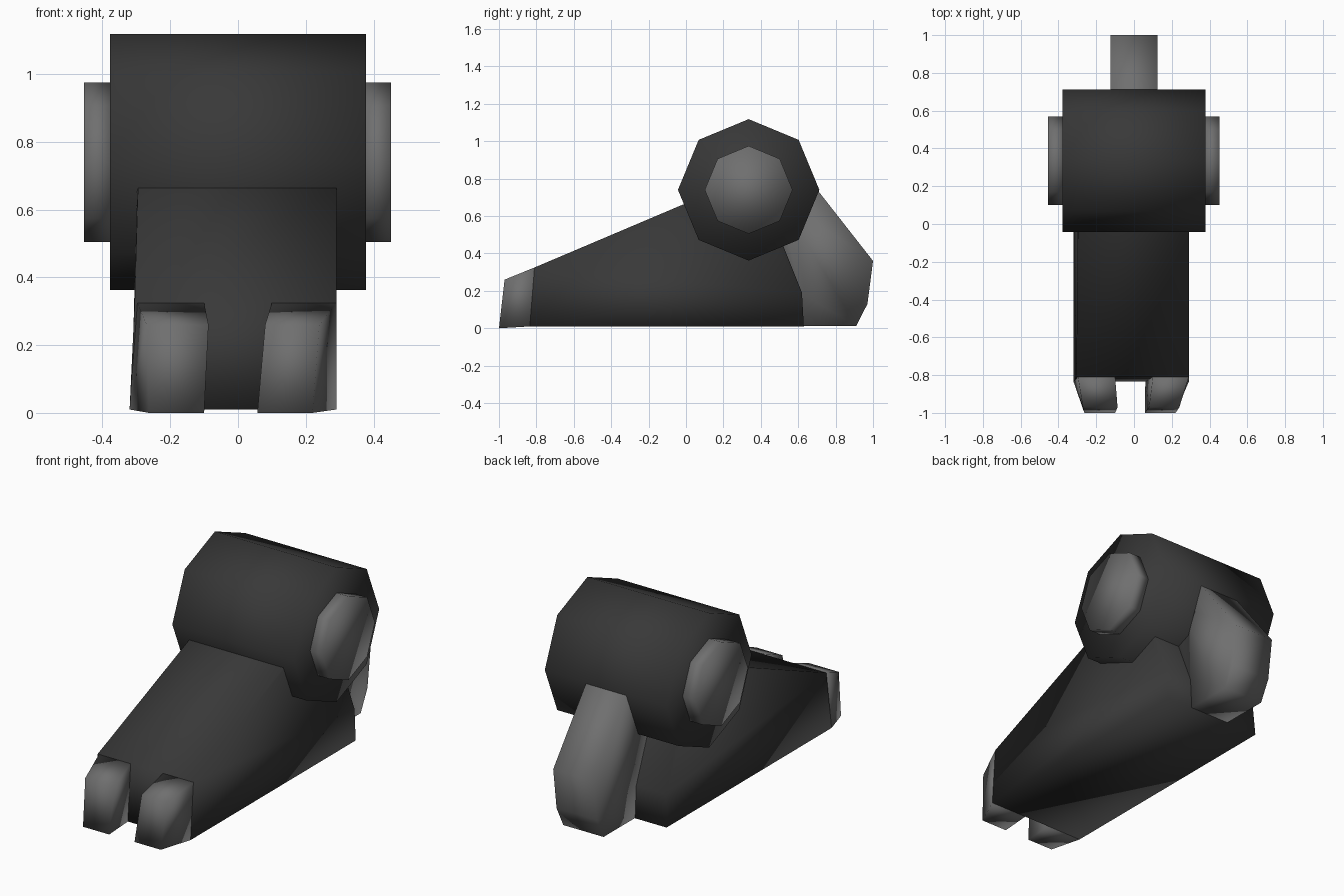
import bpy, bmesh
from math import sin, cos, tau

if "Cube" in bpy.data.objects:
    bpy.data.objects.remove(bpy.data.objects["Cube"])


def material(name, value):
    m = bpy.data.materials.new(name)
    m.diffuse_color = (value, value, value, 1)
    m.use_nodes = True
    m.node_tree.nodes["Principled BSDF"].inputs["Base Color"].default_value = m.diffuse_color
    return m


dark = material("dark_metal", 0.04)
grey = material("grey_metal", 0.16)


def side_prism(name, profile, mat):
    """Closed side profile of (y, z, left x, right x), spanned across x."""
    bm = bmesh.new()
    left = [bm.verts.new((l, y, z)) for y, z, l, r in profile]
    right = [bm.verts.new((r, y, z)) for y, z, l, r in profile]
    bm.faces.new(left)
    bm.faces.new(right[::-1])
    n = len(profile)
    for i in range(n):
        j = (i + 1) % n
        bm.faces.new((left[i], right[i], right[j], left[j]))
    bmesh.ops.recalc_face_normals(bm, faces=bm.faces)
    for f in bm.faces:
        f.smooth = True
    me = bpy.data.meshes.new(name)
    bm.to_mesh(me)
    bm.free()
    me.materials.append(mat)
    ob = bpy.data.objects.new(name, me)
    bpy.context.collection.objects.link(ob)
    return ob


def octagon(name, radius, x0, x1, mat):
    """Eight-sided drum on the ankle axis."""
    pts = [(0.335 + radius * cos(tau * i / 8), 0.74 + radius * sin(tau * i / 8), x0, x1)
           for i in range(8)]
    return side_prism(name, pts, mat)


# Ankle drum and its side caps
octagon("ankle_drum", 0.378, -0.378, 0.378, dark)
octagon("ankle_cap_left", 0.235, -0.455, -0.37, grey)
octagon("ankle_cap_right", 0.235, 0.37, 0.452, grey)

# Wedge-shaped foot, running up into the drum
side_prism("foot_body", [
    (-0.835, 0.01, -0.32, 0.29), (-0.81, 0.325, -0.305, 0.29),
    (-0.02, 0.66, -0.295, 0.29), (0.30, 0.78, -0.295, 0.29),
    (0.52, 0.44, -0.30, 0.29), (0.62, 0.19, -0.31, 0.29),
    (0.63, 0.01, -0.32, 0.29)], dark)

# Heel spur
side_prism("heel", [(y, z, -0.125, 0.125) for y, z in (
    (0.50, 0.70), (0.71, 0.73), (1.0, 0.36), (0.97, 0.13),
    (0.91, 0.012), (0.62, 0.012), (0.61, 0.19), (0.51, 0.44))], grey)

# Two toes, tapering outward edge to the front
side_prism("toe_left", [
    (-0.835, 0.01, -0.32, -0.10), (-0.81, 0.325, -0.297, -0.10),
    (-0.97, 0.26, -0.27, -0.087), (-1.0, 0.0, -0.263, -0.10)], grey)
side_prism("toe_right", [
    (-0.835, 0.01, 0.06, 0.29), (-0.81, 0.325, 0.10, 0.29),
    (-0.97, 0.26, 0.08, 0.24), (-1.0, 0.0, 0.057, 0.22)], grey)
